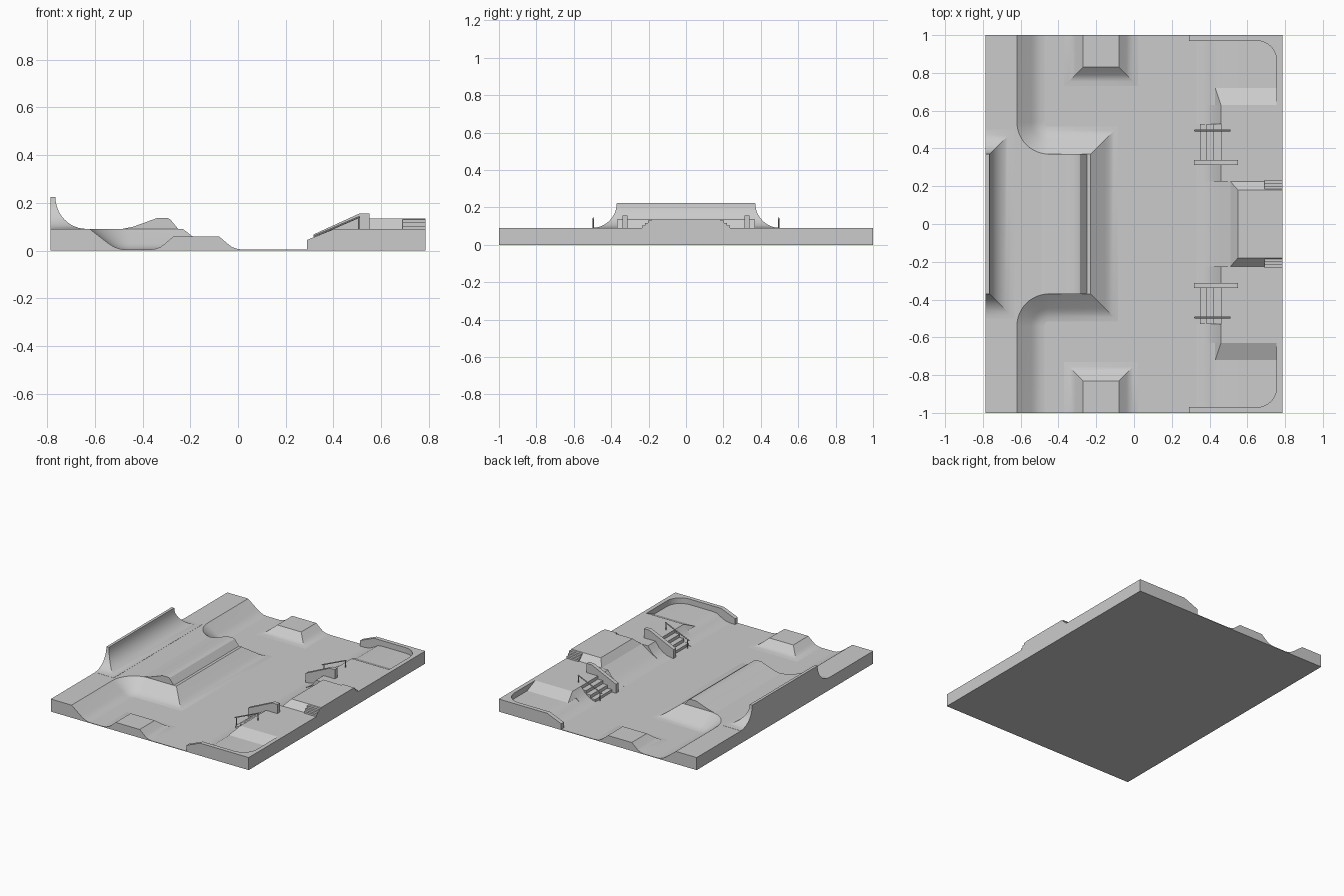
import bpy, bmesh
from math import sin, cos, pi
from mathutils import Vector

if "Cube" in bpy.data.objects:
    bpy.data.objects.remove(bpy.data.objects["Cube"])

X = 0.785   # half width of the park
F = 0.004   # floor level


def finish(name, bm, smooth=True):
    bmesh.ops.recalc_face_normals(bm, faces=bm.faces)
    me = bpy.data.meshes.new(name)
    bm.to_mesh(me)
    bm.free()
    ob = bpy.data.objects.new(name, me)
    bpy.context.collection.objects.link(ob)
    if smooth:
        bpy.ops.object.select_all(action='DESELECT')
        ob.select_set(True)
        bpy.context.view_layer.objects.active = ob
        bpy.ops.object.shade_smooth_by_angle(angle=0.45)
    return ob


def loft(name, rings, smooth=True):
    """Solid through a list of closed rings, capped at both ends."""
    bm = bmesh.new()
    vs = [[bm.verts.new(p) for p in r] for r in rings]
    n = len(vs[0])
    for a, b in zip(vs, vs[1:]):
        for i in range(n):
            j = (i + 1) % n
            bm.faces.new((a[i], a[j], b[j], b[i]))
    bm.faces.new(vs[0])
    bm.faces.new(vs[-1])
    return finish(name, bm, smooth)


def extrude_y(name, prof, y0, y1):
    return loft(name, [[(x, y, z) for x, z in prof] for y in (y0, y1)])


def prism(name, plan, z0, z1):
    return loft(name, [[(x, y, z) for x, y in plan] for z in (z0, z1)], False)


def box(name, x0, x1, y0, y1, z0, z1):
    return prism(name, [(x0, y0), (x1, y0), (x1, y1), (x0, y1)], z0, z1)


def sweep(name, path, prof, z0):
    """Bank along an edge; path holds (x, y, outward x, outward y)."""
    sec = prof + [(prof[-1][0], z0), (0, z0)]
    return loft(name, [[(x + d * mx, y + d * my, z) for d, z in sec]
                       for x, y, mx, my in path])


def hull(name, pts):
    bm = bmesh.new()
    for p in pts:
        bm.verts.new(p)
    bmesh.ops.convex_hull(bm, input=bm.verts)
    return finish(name, bm, False)


def rod(name, a, b, r):
    a, b = Vector(a), Vector(b)
    bm = bmesh.new()
    bmesh.ops.create_cone(bm, cap_ends=True, segments=8, radius1=r, radius2=r,
                          depth=(b - a).length)
    rot = (b - a).to_track_quat('Z', 'Y').to_matrix()
    bmesh.ops.rotate(bm, matrix=rot, verts=bm.verts)
    bmesh.ops.translate(bm, vec=(a + b) / 2, verts=bm.verts)
    return finish(name, bm)


# floor slab
box("floor", -X, X, -1, 1, 0, F)

# left deck with concave rounded corners, and the bank along its edge
half = [(-.23, .37, 1, 1)]
for i in range(13):
    t = -pi / 2 - i / 12 * pi / 2
    half.append((-.45 + .17 * cos(t), .54 + .17 * sin(t), -cos(t), -sin(t)))
half.append((-.62, 1, 1, 0))
edge = [(x, -y, mx, -my) for x, y, mx, my in reversed(half)] + half
prism("left_deck", [(-X, -1)] + [p[:2] for p in edge] + [(-X, 1)], 0, .09)
bank = [(0, .09), (.075, .032), (.09, .022), (.105, .014), (.125, .007), (.145, F)]
sweep("left_deck_bank", edge, bank, 0)

# quarter pipe on the left deck
box("quarter_pipe_top", -X, -.765, -.37, .37, .09, .225)
arc = [(.13 * (1 - cos(a)), .225 - .134 * sin(a))
       for a in [i / 12 * pi / 2 for i in range(13)]]
sweep("quarter_pipe_curve",
      [(-X, -.37, 0, -1), (-.765, -.37, 1, -1), (-.765, .37, 1, 1), (-X, .37, 0, 1)],
      arc, .09)

# long kicker on the left deck
extrude_y("deck_kicker", [(-.25, .09), (-.285, .132), (-.295, .136), (-.34, .136),
                          (-.40, .114), (-.44, .100), (-.49, .09)], -.37, .37)

low_bank = [(0, .06), (.04, .026), (.055, .015), (.075, .008), (.1, F)]
# concave front profiles of the right-hand platforms
high = [(.33, F), (.37, .012), (.40, .027), (.43, .05), (.46, .09), (X, .09)]
low = [(.33, F), (.37, .012), (.40, .027), (.43, .045), (.46, .05), (X, .05)]
mid = [(.33, F), (.38, .015), (.42, .035), (.46, .060), (.51, .09), (X, .09)]
ground = [(X, 0), (.33, 0)]

for s in (1, -1):
    side = "back" if s > 0 else "front"
    # small box with banks
    box(side + "_box", -.27, -.08, s * .83, s, 0, .06)
    sweep(side + "_box_bank", [(-.27, s, -1, 0), (-.27, s * .83, -1, -s),
                               (-.08, s * .83, 1, -s), (-.08, s, 1, 0)], low_bank, 0)
    # low corner platform
    extrude_y(side + "_low_platform", low + ground, s * .63, s)
    # corner wall with a rounded inside and a sloped end
    inner = [(.40, s * .97)]
    for i in range(9):
        t = pi / 2 * (1 - i / 8)
        inner.append((.65 + .105 * cos(t), s * (.865 + .105 * sin(t))))
    inner.append((.755, s * .63))
    prism(side + "_corner_wall", inner + [(X, s * .63), (X, s), (.40, s)], 0, .09)
    extrude_y(side + "_wall_end", [(.29, 0), (.29, .045), (.40, .09), (.40, 0)],
              s * .97, s)
    # side bank from high platform to low platform
    hull(side + "_side_bank",
         [(.46, s * .63, .09), (.76, s * .63, .09), (.43, s * .72, .05),
          (.76, s * .72, .05), (.43, s * .63, .05)])
    # high platform, interrupted by the stairs
    extrude_y(side + "_platform_outer", high + ground, s * .53, s * .63)
    extrude_y(side + "_platform_inner", high + ground, s * .225, s * .33)
    box(side + "_platform_behind_stairs", .46, X, s * .33, s * .53, 0, .09)
    # stairs
    for i, x in enumerate((.35, .385, .422)):
        box(f"{side}_stair_{i + 1}", x, .46, s * .335, s * .53, 0, .0225 * (i + 1))
    # sloping ledge beside the stairs
    extrude_y(side + "_ledge", [(.317, 0), (.317, .068), (.51, .156), (.55, .156),
                                (.55, .08), (.46, .08), (.46, 0)], s * .312, s * .34)
    # handrail
    y = s * .495
    rod(side + "_handrail", (.32, y, .06), (.51, y, .142), .004)
    rod(side + "_handrail_post_low", (.335, y, 0), (.335, y, .065), .003)
    rod(side + "_handrail_post_high", (.505, y, .085), (.505, y, .14), .003)
    # little side steps on the upper platform
    for i, (w, z) in enumerate(((.234, .103), (.218, .117), (.202, .131))):
        box(f"{side}_side_step_{i + 1}", .69, X, s * .175, s * w, .085, z)

# centre bank and raised upper platform
extrude_y("centre_bank", mid + ground, -.225, .225)
hull("upper_platform", [(x, s * y, z) for s in (1, -1) for x, y, z in
                        ((.51, .225, .09), (X, .225, .09), (.55, .18, .135), (X, .18, .135))])
